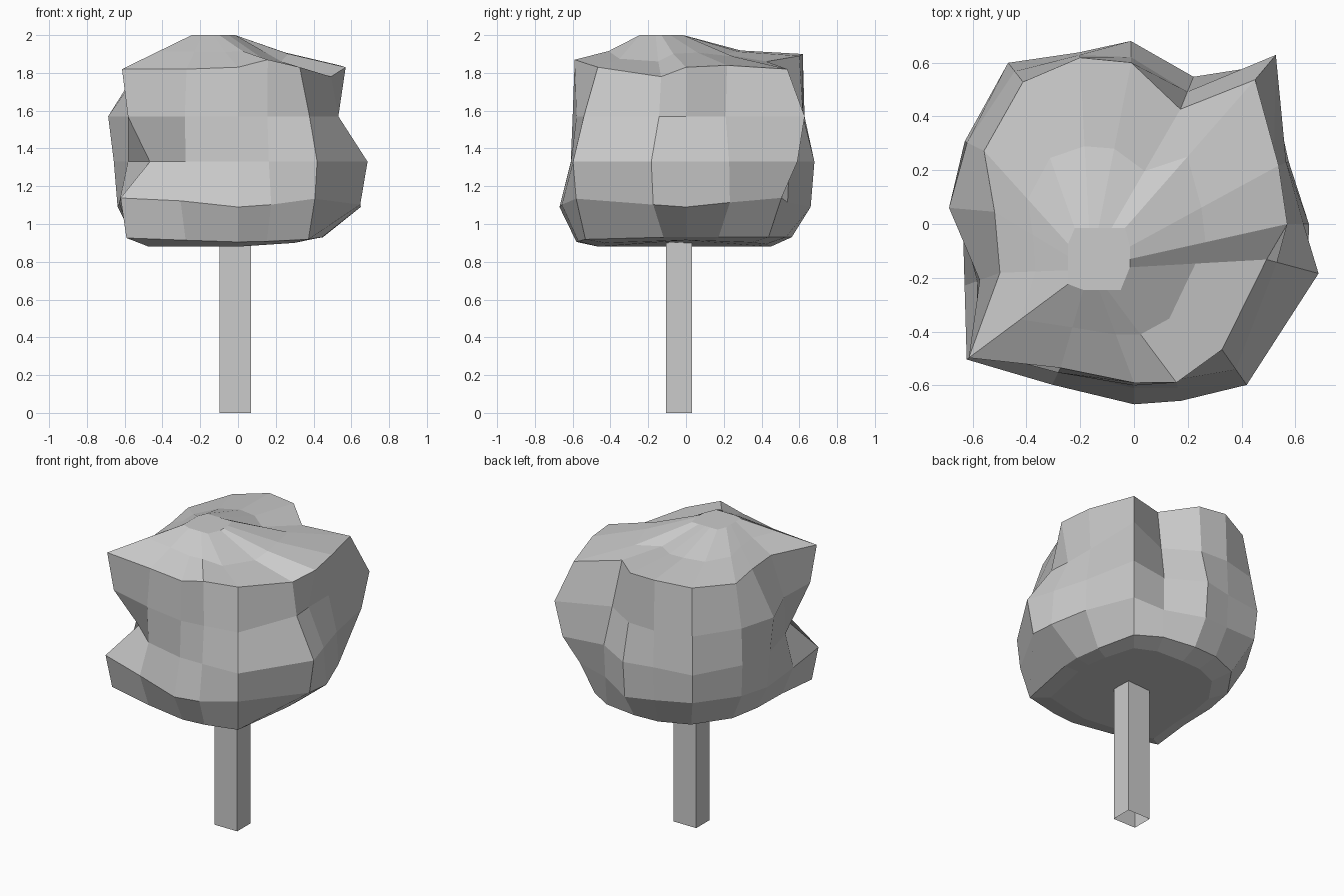
import bpy, bmesh
from math import cos, sin, radians

if "Cube" in bpy.data.objects:
    bpy.data.objects.remove(bpy.data.objects["Cube"])


def make_object(name, bm):
    mesh = bpy.data.meshes.new(name)
    bm.to_mesh(mesh)
    bm.free()
    obj = bpy.data.objects.new(name, mesh)
    bpy.context.collection.objects.link(obj)
    return obj


# Trunk: a plain square post, open underneath, ending at the crown
bm = bmesh.new()
bmesh.ops.create_cube(bm, size=1)
for v in bm.verts:
    v.co = (v.co.x * 0.166 - 0.014, v.co.y * 0.138 - 0.038, (v.co.z + 0.5) * 0.92)
ends = [f for f in bm.faces if max(v.co.z for v in f.verts) - min(v.co.z for v in f.verts) < 0.01]
bmesh.ops.delete(bm, geom=ends, context='FACES_ONLY')
make_object("trunk", bm)

# Crown: lumpy low-poly rings, radius per compass angle (0 = right, 90 = back)
ANGLES = [0, 22, 50, 68, 91, 108, 128, 154, 175, 200, 219, 243, 270, 285, 305, 345]
RINGS = [
    (0.93, [.45, .46, .57, .57, .56, .58, .60, .58, .56, .60, .76, .61, .58, .59, .65, .46]),
    (1.09, [.65, .62, .66, .58, .66, .66, .74, .69, .64, .67, .80, .67, .67, .68, .71, .67]),
    (1.33, [.63, .61, .77, .59, .68, .67, .76, .70, .66, .62, .60, .61, .61, .63, .73, .71]),
    (1.57, [.52, .56, .82, .53, .62, .66, .72, .69, .69, .61, .75, .62, .60, .60, .66, .55]),
    (1.84, [.57, .58, .70, .46, .60, .65, .67, .62, .52, .53, .79, .60, .59, .61, .57, .51]),
]
# Height changes along the top rim: raised back lobe, dip at front right
RIM_DZ = [-.01, 0, -.02, .02, .05, .06, .03, 0, 0, 0, -.02, -.02, -.01, .03, -.01, -.06]

bm = bmesh.new()


def ring(z, radii, dz=None):
    dz = dz or [0] * len(ANGLES)
    return [bm.verts.new((r * cos(radians(a)), r * sin(radians(a)), z + d))
            for a, r, d in zip(ANGLES, radii, dz)]


# Underside (higher to the right), then the side rings
tilt = [0.035 * max(0, cos(radians(a))) for a in ANGLES]
corner_lift = [0.05 * sin(radians(2 * a)) ** 2 for a in ANGLES]
front_sag = [-0.025 * max(0, -sin(radians(a))) ** 4 for a in ANGLES]
loops = [ring(0.88, [r * 0.8 for r in RINGS[0][1]], tilt)]
for (z, radii), dz in zip(RINGS, (front_sag, corner_lift, None, None, RIM_DZ)):
    loops.append(ring(z, radii, dz))
rim = loops[-1]

# Square flat summit, with a shoulder loop dipping at the back and front right
summit = []
for a in ANGLES:
    c, s = cos(radians(a)), sin(radians(a))
    k = 0.115 / max(abs(c), abs(s))
    summit.append(bm.verts.new((-0.13 + k * c, -0.13 + k * s, 2.0)))
shoulder = []
for a, v, w in zip(ANGLES, rim, summit):
    p = v.co.lerp(w.co, 0.52)
    p.z -= 0.035 * max(0, sin(radians(a))) + 0.05 * max(0, cos(radians(a - 320))) ** 4
    shoulder.append(bm.verts.new(p))
loops += [shoulder, summit]

n = len(ANGLES)
for low, high in zip(loops, loops[1:]):
    for i in range(n):
        j = (i + 1) % n
        bm.faces.new((low[i], low[j], high[j], high[i]))
bm.faces.new(loops[0][::-1])
bm.faces.new(loops[-1])
bmesh.ops.recalc_face_normals(bm, faces=bm.faces)
make_object("leaf_crown", bm)
